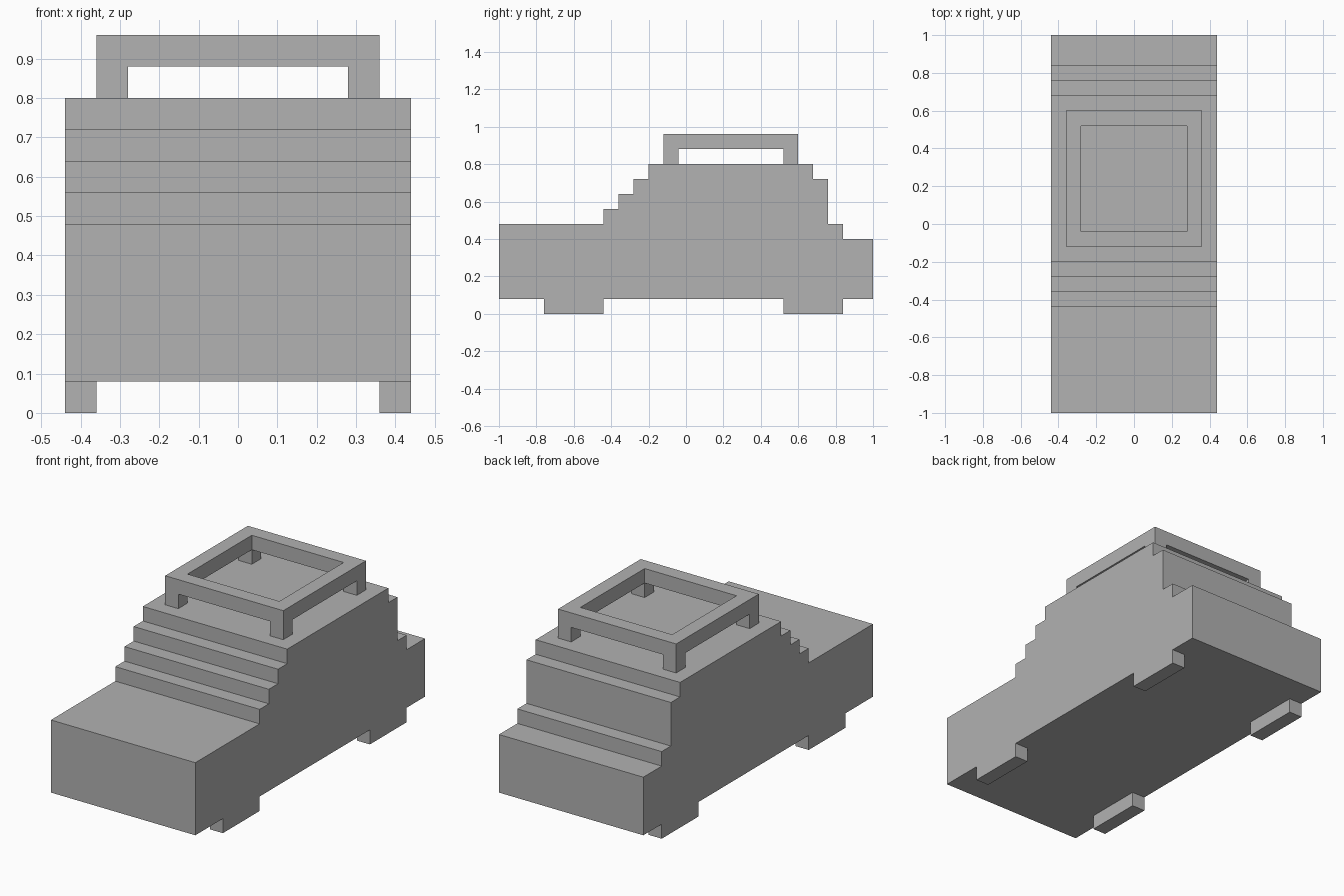
import bpy, bmesh

cube = bpy.data.objects.get("Cube")
if cube:
    bpy.data.objects.remove(cube, do_unlink=True)

U = 0.08            # size of one block
HALF_W = 0.44       # half width of the body

grey = bpy.data.materials.new("plain_grey")
grey.use_nodes = True
colour = (0.445, 0.445, 0.445, 1)
grey.diffuse_color = colour
grey.node_tree.nodes["Principled BSDF"].inputs["Base Color"].default_value = colour


def prism(name, outline, direction):
    """Extrude a flat outline along a direction into a closed solid."""
    bm = bmesh.new()
    face = bm.faces.new([bm.verts.new(p) for p in outline])
    ext = bmesh.ops.extrude_face_region(bm, geom=[face])["geom"]
    moved = [v for v in ext if isinstance(v, bmesh.types.BMVert)]
    bmesh.ops.translate(bm, verts=moved, vec=direction)
    bmesh.ops.recalc_face_normals(bm, faces=bm.faces)
    mesh = bpy.data.meshes.new(name)
    bm.to_mesh(mesh)
    bm.free()
    mesh.materials.append(grey)
    obj = bpy.data.objects.new(name, mesh)
    bpy.context.collection.objects.link(obj)
    return obj


def box(name, x0, x1, y0, y1, z0, z1):
    base = [(x0, y0, z0), (x1, y0, z0), (x1, y1, z0), (x0, y1, z0)]
    return prism(name, base, (0, 0, z1 - z0))


# Body: stepped side profile, bonnet to boot (start y, height of each step)
steps = [(-1, 0.48), (-0.44, 0.56), (-0.36, 0.64), (-0.28, 0.72), (-0.2, 0.8),
         (0.68, 0.72), (0.76, 0.48), (0.84, 0.4)]
profile = [(-1, U)]
for i, (y, z) in enumerate(steps):
    y_end = steps[i + 1][0] if i + 1 < len(steps) else 1
    profile += [(y, z), (y_end, z)]
profile.append((1, U))
prism("body", [(-HALF_W, y, z) for y, z in profile], (2 * HALF_W, 0, 0))

# Wheels: one block wide, flush with the body sides
for side, sx in (("left", 1), ("right", -1)):
    for end, y in (("front", -0.76), ("rear", 0.52)):
        xs = sorted((sx * HALF_W, sx * (HALF_W - U)))
        box(f"{end}_{side}_wheel", *xs, y, y + 4 * U, 0, U)

# Roof rack: rectangular frame on four corner posts
X, Y0, Y1, Z = 0.36, -0.12, 0.6, 0.8
frame = bmesh.new()
rings = []
for z in (Z + U, Z + 2 * U):
    for inset in (0, U):
        x, a, b = X - inset, Y0 + inset, Y1 - inset
        rings.append([frame.verts.new(p) for p in
                      ((-x, a, z), (x, a, z), (x, b, z), (-x, b, z))])
low_out, low_in, top_out, top_in = rings
for r, s in ((low_out, low_in), (top_out, top_in), (low_out, top_out), (low_in, top_in)):
    for i in range(4):
        j = (i + 1) % 4
        frame.faces.new((r[i], r[j], s[j], s[i]))
bmesh.ops.recalc_face_normals(frame, faces=frame.faces)
mesh = bpy.data.meshes.new("roof_rack_frame")
frame.to_mesh(mesh)
frame.free()
mesh.materials.append(grey)
bpy.context.collection.objects.link(bpy.data.objects.new("roof_rack_frame", mesh))

for side, x in (("left", X - U), ("right", -X)):
    for end, y in (("front", Y0), ("rear", Y1 - U)):
        box(f"{end}_{side}_rack_post", x, x + U, y, y + U, Z, Z + U)
